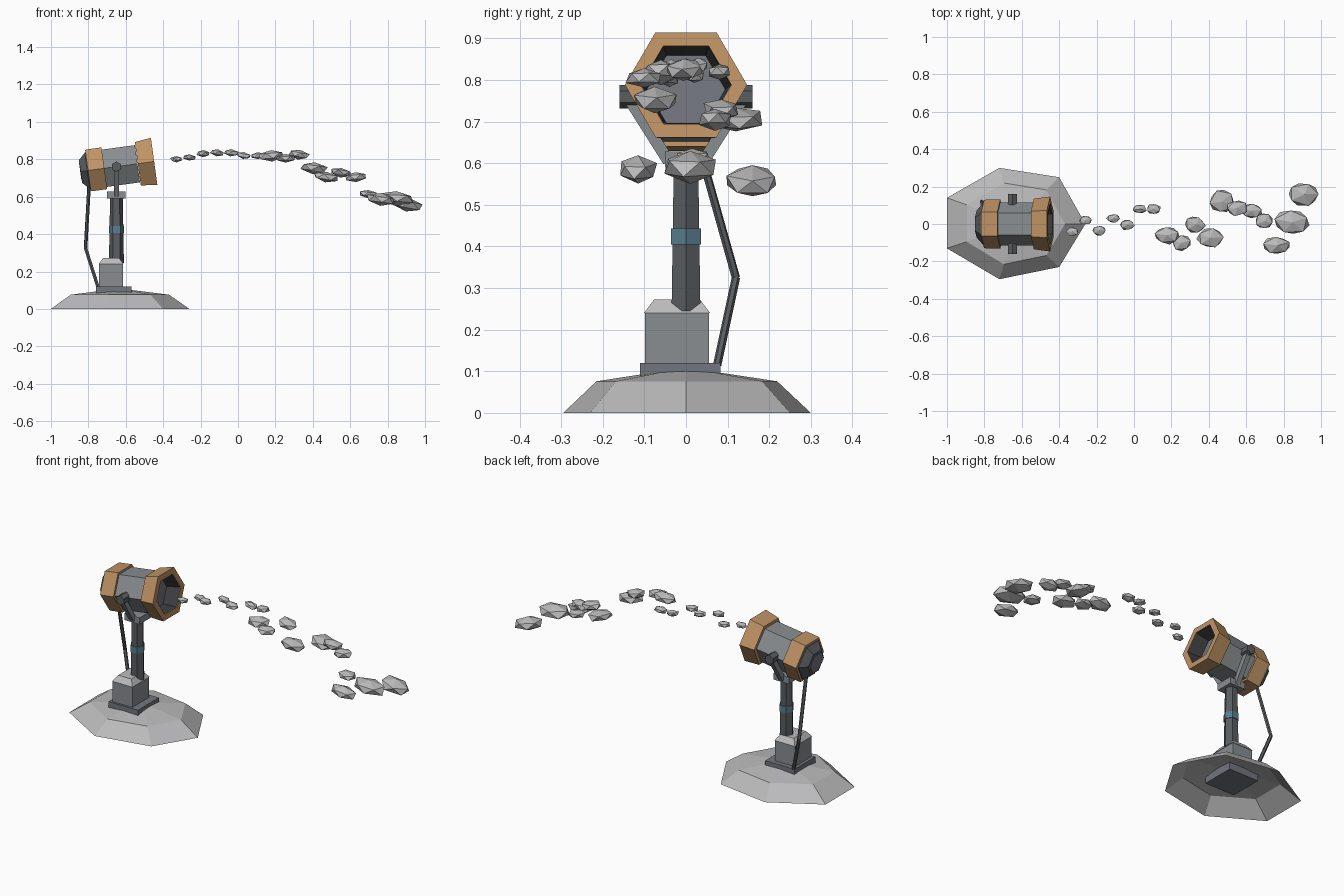
import bpy, bmesh, math, random
from mathutils import Matrix, Vector

if "Cube" in bpy.data.objects:
    bpy.data.objects.remove(bpy.data.objects["Cube"])
random.seed(4)


def material(name, r, g, b):
    m = bpy.data.materials.new(name)
    m.use_nodes = True
    m.diffuse_color = (r, g, b, 1)
    m.node_tree.nodes["Principled BSDF"].inputs["Base Color"].default_value = (r, g, b, 1)
    return m


SNOW = material("snow", .5, .5, .51)
STEEL = material("grey steel", .25, .27, .28)
DARK = material("dark steel", .1, .11, .12)
BLACK = material("bore black", .05, .05, .055)
PLATE = material("fan grey", .17, .18, .21)
COPPER = material("copper orange", .52, .29, .13)
TEAL = material("teal", .1, .21, .27)


def finish(name, bm, mat, matrix=Matrix()):
    bmesh.ops.recalc_face_normals(bm, faces=bm.faces)
    me = bpy.data.meshes.new(name)
    bm.to_mesh(me)
    bm.free()
    me.transform(matrix)
    me.materials.append(mat)
    ob = bpy.data.objects.new(name, me)
    bpy.context.collection.objects.link(ob)
    return ob


def loft(name, rings, mat, matrix=Matrix(), caps=(True, True), loop=False):
    """Skin a list of equal-length point rings."""
    bm = bmesh.new()
    rows = [[bm.verts.new(p) for p in ring] for ring in rings]
    n = len(rows[0])
    pairs = list(zip(rows, rows[1:])) + ([(rows[-1], rows[0])] if loop else [])
    for a, b in pairs:
        for i in range(n):
            j = (i + 1) % n
            bm.faces.new((a[i], a[j], b[j], b[i]))
    if not loop:
        for row, cap in zip((rows[0], rows[-1]), caps):
            if cap:
                bm.faces.new(row)
    return finish(name, bm, mat, matrix)


def prism(name, profile, mat, matrix=Matrix(), sides=6, turn=math.pi / 2, **kw):
    """Faceted lathe: profile holds (radius, distance along the axis)."""
    angles = [turn + i * math.tau / sides for i in range(sides)]
    rings = [[(r * math.cos(a), r * math.sin(a), d) for a in angles] for r, d in profile]
    return loft(name, rings, mat, matrix, **kw)


def block(name, x0, x1, y0, y1, z0, z1, mat, inset=0):
    def ring(z, k):
        return [(x0 + k, y0 + k, z), (x1 - k, y0 + k, z), (x1 - k, y1 - k, z), (x0 + k, y1 - k, z)]
    return loft(name, [ring(z0, 0), ring(z1, inset)], mat)


def bar(name, p, q, r, mat, sides=6):
    p, q = Vector(p), Vector(q)
    m = Matrix.Translation(p) @ (q - p).to_track_quat('Z', 'Y').to_matrix().to_4x4()
    return prism(name, [(r, 0), (r, (q - p).length)], mat, m, sides, math.pi / sides)


# Snow mound: open faceted shell
outline = [(-1, .14), (-.72, .3), (-.4, .25), (-.26, 0), (-.4, -.23), (-.72, -.295), (-1, -.13)]
CX = -.635
bottom = [(x, y, 0) for x, y in outline]
shoulder = [(CX + (x - CX) * .71, y * .73, .076) for x, y in outline]
crown = [(CX + (x - CX) * .2, y * .2, .1) for x, y in outline]
loft("snow_mound", [bottom, shoulder, crown], SNOW, caps=(False, True))

# Pedestal, snow cap, post and collar
block("plinth", -.76, -.57, -.11, .083, .055, .12, PLATE)
block("pedestal", -.742, -.615, -.098, .055, .12, .24, STEEL)
block("pedestal_snow", -.745, -.612, -.101, .058, .24, .272, SNOW, .024)
PX = -.65
at_post = Matrix.Translation((PX, 0, 0))
prism("post", [(.04, .245), (.034, .6)], DARK, at_post, turn=0)
prism("post_collar", [(.041, .405), (.041, .443)], TEAL, at_post, turn=0)

# Yoke with arms and pivots on both sides
block("yoke_base", -.7, -.602, -.05, .05, .59, .628, STEEL)
for side, s in (("left", 1), ("right", -1)):
    bar(side + "_yoke_arm", (PX, s * .042, .605), (PX, s * .14, .76), .02, STEEL, 4)
    bar(side + "_pivot", (PX, s * .1, .76), (PX, s * .16, .76), .028, DARK, 6)

# Tilted barrel: local z runs from the rear rim to the muzzle
L = .357
barrel = Matrix.Translation((-.802, 0, .74)) @ Matrix.Rotation(math.radians(82.2), 4, 'Y')
prism("barrel_body", [(.116, .01), (.116, L - .09)], STEEL, barrel)
prism("rear_band", [(.128, 0), (.13, .01), (.13, .088), (.112, .088), (.112, 0)], COPPER, barrel, loop=True)
prism("front_band", [(.135, L - .088), (.147, L), (.109, L), (.109, L - .088)], COPPER, barrel, loop=True)
prism("bore", [(.108, L - .001), (.094, L - .082)], BLACK, barrel, caps=(False, False))
prism("bore_plate", [(.096, L - .085), (.096, L - .08)], PLATE, barrel)
prism("rear_cowl", [(.113, .02), (.112, -.004), (.072, -.04)], DARK, barrel)
prism("rear_plate", [(.056, -.039), (.056, -.042)], PLATE, barrel)

# Supply hose
path = [(-.795, .02, .68), (-.815, .12, .325), (-.748, .075, .115)]
for i, (p, q) in enumerate(zip(path, path[1:])):
    bar("hose_%d" % (i + 1), p, q, .01, DARK, 6)

# Arc of snow clumps: centre x, y, z and full width, depth
clumps = [
    (-.33, -.04, .80, .07, .05), (-.26, .02, .81, .07, .05), (-.185, -.035, .83, .075, .055),
    (-.11, .03, .835, .08, .05), (-.038, -.005, .835, .085, .06), (.03, .08, .82, .08, .05),
    (.105, .08, .82, .08, .06), (.18, -.06, .82, .15, .1), (.255, -.1, .805, .11, .09),
    (.325, -.005, .825, .12, .1), (.405, -.075, .753, .15, .11), (.47, .12, .707, .14, .13),
    (.55, .085, .73, .12, .09), (.63, .07, .705, .12, .08), (.695, .015, .615, .1, .09),
    (.765, -.115, .585, .16, .1), (.845, .01, .592, .2, .145), (.905, .16, .558, .185, .135),
]
for i, (x, y, z, w, d) in enumerate(clumps):
    bm = bmesh.new()
    bmesh.ops.create_icosphere(bm, subdivisions=1, radius=.5)
    for v in bm.verts:
        v.co *= random.uniform(.92, 1.12)
    m = Matrix.Translation((x, y, z)) @ Matrix.Rotation(random.uniform(-.1, .2), 4, 'Y')
    m = m @ Matrix.Diagonal((w, d, .012 + .32 * w, 1)) @ Matrix.Rotation(random.uniform(0, 6), 4, 'Z')
    finish("snow_clump_%d" % (i + 1), bm, SNOW, m)
